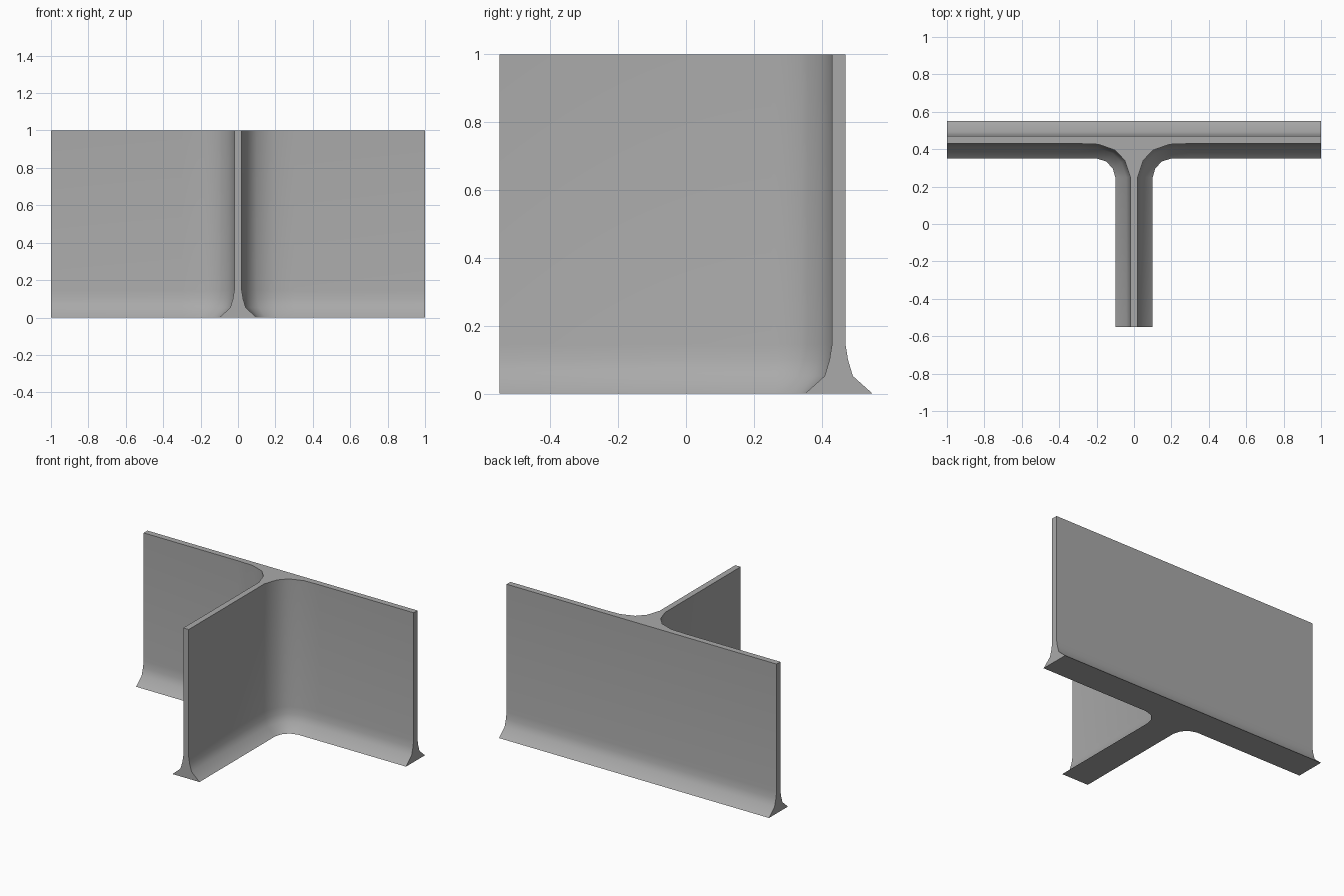
import bpy
import bmesh
import math
from mathutils import Vector

cube = bpy.data.objects.get("Cube")
if cube:
    bpy.data.objects.remove(cube, do_unlink=True)

grey = bpy.data.materials.new("wall grey")
grey.use_nodes = True
colour = (0.4, 0.4, 0.4, 1)
grey.diffuse_color = colour
grey.node_tree.nodes["Principled BSDF"].inputs["Base Color"].default_value = colour

# Half outline of the T plan, from stem end round the fillet to the back edge:
# thin upper wall and wide foot
THIN = [(0.02, -0.55), (0.02, 0.25), (0.05, 0.34), (0.1, 0.394),
        (0.19, 0.426), (0.3, 0.43), (1, 0.43), (1, 0.47)]
FOOT = [(0.1, -0.55), (0.1, 0.25), (0.113, 0.295), (0.147, 0.334),
        (0.2, 0.35), (0.3, 0.35), (1, 0.35), (1, 0.55)]
# Height and amount of flare towards the foot
LEVELS = [(0, 1), (0.052, 0.27), (0.1, 0.09), (0.145, 0), (1, 0)]


def ring(bm, z, flare):
    half = [Vector(a).lerp(Vector(b), flare) for a, b in zip(THIN, FOOT)]
    outline = [(p.x, p.y) for p in half] + [(-p.x, p.y) for p in reversed(half)]
    return [bm.verts.new((x, y, z)) for x, y in outline]


# Wall: flared T sections skinned from floor to top
bm = bmesh.new()
rings = [ring(bm, z, flare) for z, flare in LEVELS]
for low, high in zip(rings, rings[1:]):
    for i in range(len(low)):
        j = (i + 1) % len(low)
        bm.faces.new((low[i], low[j], high[j], high[i]))
bm.faces.new(rings[0][::-1])
bm.faces.new(rings[-1])
bmesh.ops.recalc_face_normals(bm, faces=bm.faces)

mesh = bpy.data.meshes.new("t_wall")
bm.to_mesh(mesh)
bm.free()
mesh.materials.append(grey)
wall = bpy.data.objects.new("t_wall", mesh)
bpy.context.collection.objects.link(wall)

# Smooth the fillets, keep the ends and rims sharp
bpy.context.view_layer.objects.active = wall
wall.select_set(True)
bpy.ops.object.shade_smooth_by_angle(angle=math.radians(50))
